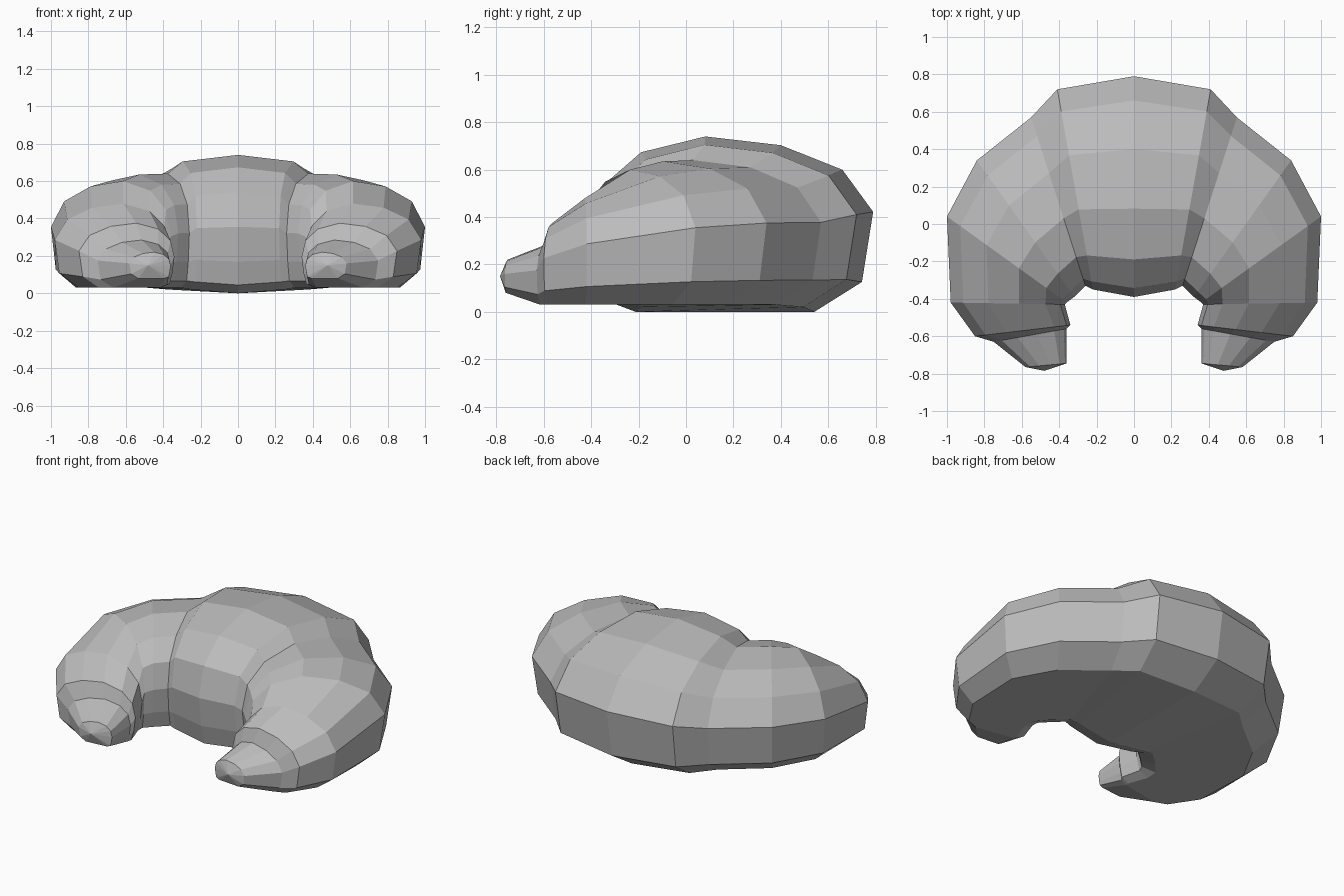
import bpy
import bmesh
from mathutils import Vector

cube = bpy.data.objects.get("Cube")
if cube:
    bpy.data.objects.remove(cube, do_unlink=True)

# Baked dough colour
mat = bpy.data.materials.new("plain grey")
mat.use_nodes = True
grey = (0.5, 0.5, 0.5, 1)
mat.diffuse_color = grey
mat.node_tree.nodes["Principled BSDF"].inputs["Base Color"].default_value = grey

# Cross-section: (fraction from inner to outer curve, fraction of height)
SECTION = [(1, .57), (.89, .81), (.67, .95), (.4, 1), (.17, .91), (.04, .73),
           (0, .48), (.02, .23), (.05, .06), (.15, 0), (.79, 0), (.96, .17)]

# Rings from middle to tip: outer point, inner point, bottom, top
RINGS = [
    ((0, .79), (0, -.39), 0, .74),            # middle of the thick roll
    ((.41, .72), (.22, -.35), .02, .705),     # edge of the thick roll
    ((.55, .57), (.26, -.33), .03, .64),      # second roll start
    ((.84, .34), (.32, -.39), .03, .635),
    ((1, .04), (.36, -.42), .03, .6),         # second roll end
    ((.98, -.42), (.37, -.43), .03, .48),     # third roll
    ((.85, -.6), (.34, -.54), .03, .375),
    ((.75, -.63), (.36, -.56), .03, .285),    # tip
    ((.58, -.765), (.36, -.745), .08, .22),
]
TIP = (.48, -.785, .15)


def add_ring(bm, ring, side):
    outer, inner, low, high = ring
    verts = []
    for t, h in SECTION:
        p = Vector(inner).lerp(Vector(outer), t)
        verts.append(bm.verts.new((side * p.x, p.y, low + h * (high - low))))
    return verts


def bridge(bm, a, b):
    n = len(a)
    for i in range(n):
        j = (i + 1) % n
        bm.faces.new((a[i], a[j], b[j], b[i]))


# Curved pastry body, lofted both ways from the shared middle ring
bm = bmesh.new()
middle = add_ring(bm, RINGS[0], 1)
for side in (1, -1):
    previous = middle
    for ring in RINGS[1:]:
        current = add_ring(bm, ring, side)
        bridge(bm, previous, current)
        previous = current
    tip = bm.verts.new((side * TIP[0], TIP[1], TIP[2]))
    for i, v in enumerate(previous):
        bm.faces.new((v, previous[(i + 1) % len(previous)], tip))
bmesh.ops.recalc_face_normals(bm, faces=bm.faces)

mesh = bpy.data.meshes.new("crescent_pastry")
bm.to_mesh(mesh)
bm.free()
mesh.materials.append(mat)
pastry = bpy.data.objects.new("crescent_pastry", mesh)
bpy.context.collection.objects.link(pastry)
